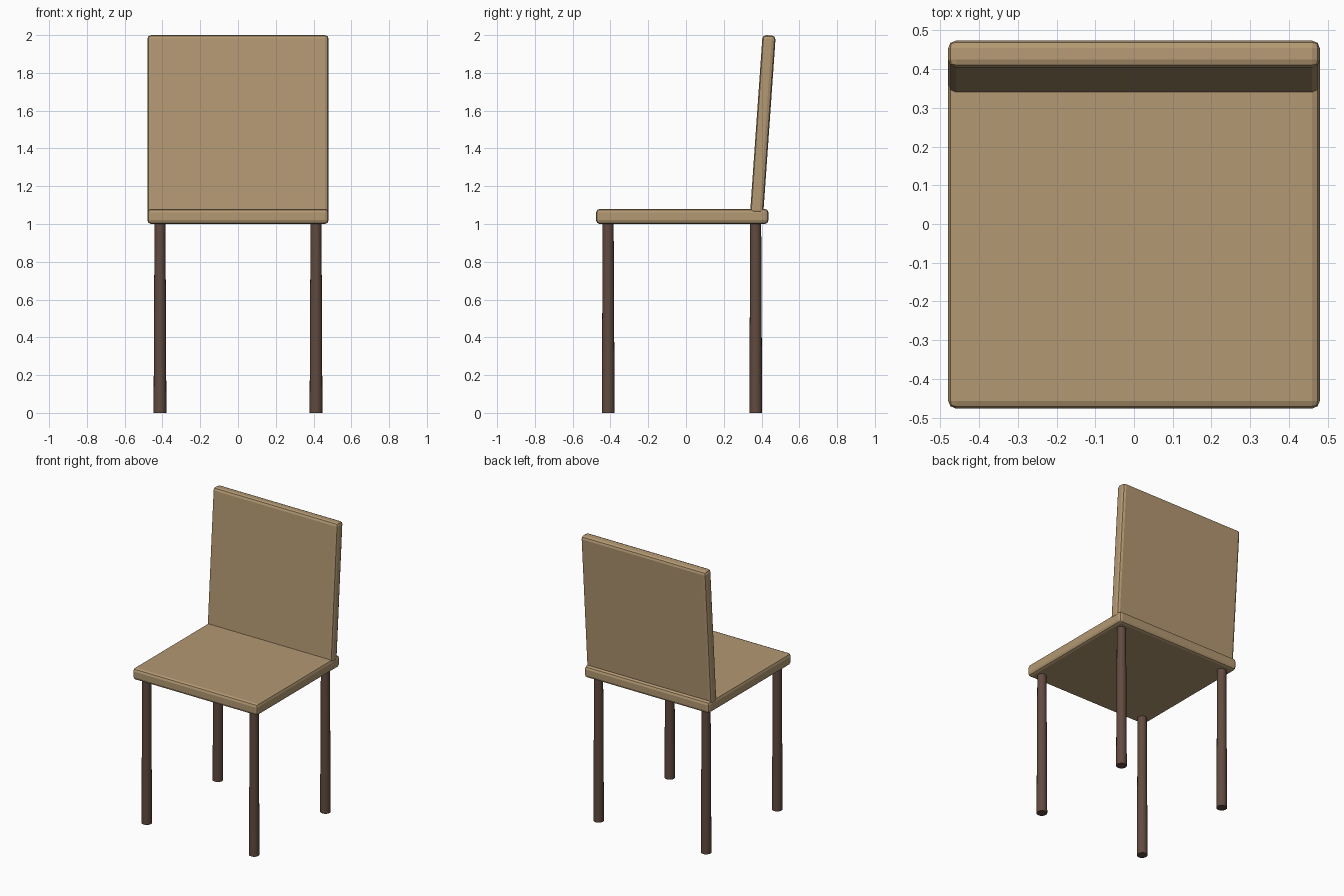
import bpy
import math

if "Cube" in bpy.data.objects:
    bpy.data.objects.remove(bpy.data.objects["Cube"])


def material(name, color):
    m = bpy.data.materials.new(name)
    m.diffuse_color = (*color, 1.0)
    m.use_nodes = True
    m.node_tree.nodes["Principled BSDF"].inputs["Base Color"].default_value = m.diffuse_color
    return m


tan_wood = material("tan_wood", (0.45, 0.315, 0.17))
dark_wood = material("dark_wood", (0.12, 0.07, 0.05))


def slab(name, center, size, tilt=0.0):
    # Softly bevelled board
    bpy.ops.mesh.primitive_cube_add(size=1, location=center)
    ob = bpy.context.object
    ob.name = name
    ob.scale = size
    bpy.ops.object.transform_apply(location=False, rotation=False, scale=True)
    ob.rotation_euler.x = tilt
    bevel = ob.modifiers.new("rounded_edges", 'BEVEL')
    bevel.width = 0.02
    bevel.segments = 2
    ob.data.materials.append(tan_wood)
    return ob


def leg(name, x, y):
    # Round leg, slightly narrower at the top, set a little into the seat
    bpy.ops.mesh.primitive_cone_add(vertices=16, radius1=0.034, radius2=0.029,
                                    depth=1.01, location=(x, y, 0.505))
    ob = bpy.context.object
    ob.name = name
    ob.data.materials.append(dark_wood)
    bpy.ops.object.shade_smooth_by_angle(angle=math.radians(30))
    return ob


# Seat and leaning backrest
slab("seat", (0, -0.02, 1.04), (0.96, 0.913, 0.08))
slab("backrest", (0, 0.407, 1.525), (0.96, 0.07, 0.95), -math.radians(4))

# Four legs
for row, y in (("front", -0.412), ("back", 0.369)):
    for side, x in (("left", -0.413), ("right", 0.413)):
        leg(f"{row}_{side}_leg", x, y)
